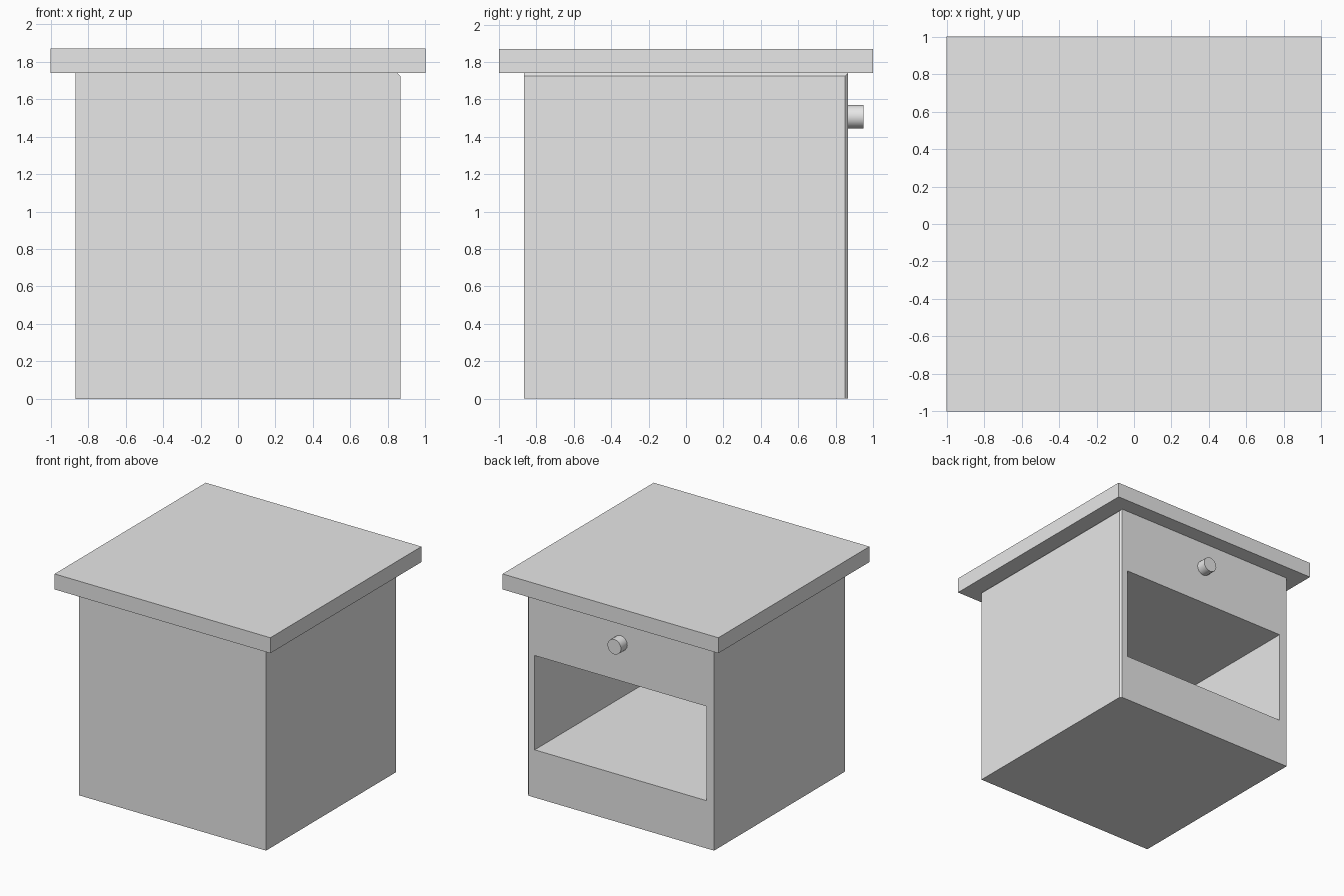
import bpy, bmesh
from mathutils import Matrix, Vector

default = bpy.data.objects.get("Cube")
if default:
    bpy.data.objects.remove(default, do_unlink=True)

grey = bpy.data.materials.new("plain_grey")
grey.use_nodes = True
colour = (0.8, 0.8, 0.8, 1)
grey.diffuse_color = colour
grey.node_tree.nodes["Principled BSDF"].inputs["Base Color"].default_value = colour

HALF = 0.867      # half width of the cabinet
TOP = 1.74        # underside of the worktop


def finish(name, bm):
    mesh = bpy.data.meshes.new(name)
    bmesh.ops.recalc_face_normals(bm, faces=bm.faces[:])
    bm.to_mesh(mesh)
    bm.free()
    mesh.materials.append(grey)
    obj = bpy.data.objects.new(name, mesh)
    bpy.context.collection.objects.link(obj)
    return obj


def box_mesh(low, high):
    low, high = Vector(low), Vector(high)
    bm = bmesh.new()
    bmesh.ops.create_cube(bm, size=1)
    for v in bm.verts:
        v.co = (low + high) / 2 + v.co * (high - low)
    return bm


# Overhanging worktop
finish("worktop", box_mesh((-1, -1, TOP), (1, 1, 1.87)))

# Cabinet with narrow chamfers along the top and back of its +x side
bm = box_mesh((-HALF, -HALF, 0), (HALF, HALF, TOP))
side = [e for e in bm.edges if all(v.co.x > 0 for v in e.verts)]
chamfered = [e for e in side if all(v.co.y > 0 for v in e.verts)
             or all(v.co.z > 1 for v in e.verts)]
bmesh.ops.bevel(bm, geom=chamfered, offset=0.016, segments=1, affect='EDGES')

# Open compartment: inset the back face, then push the opening inwards
bm.normal_update()
back = max((f for f in bm.faces if f.normal.y > 0.99), key=lambda f: f.calc_area())
bmesh.ops.inset_individual(bm, faces=[back], thickness=0.05)
for v in back.verts:
    v.co.x = 0.795 if v.co.x > 0 else -0.795
    v.co.z = 1.19 if v.co.z > HALF else 0.4
pushed = bmesh.ops.extrude_discrete_faces(bm, faces=[back])["faces"][0]
for v in pushed.verts:
    v.co.y = -0.795
finish("cabinet", bm)

# Round knob on the back panel
bm = bmesh.new()
bmesh.ops.create_cone(bm, cap_ends=True, segments=16, radius1=0.063, radius2=0.063,
                      depth=0.1, matrix=Matrix.Translation((0, 0.9, 1.507))
                      @ Matrix.Rotation(1.5708, 4, 'X'))
knob = finish("knob", bm)
bpy.context.view_layer.objects.active = knob
knob.select_set(True)
bpy.ops.object.shade_smooth_by_angle()
